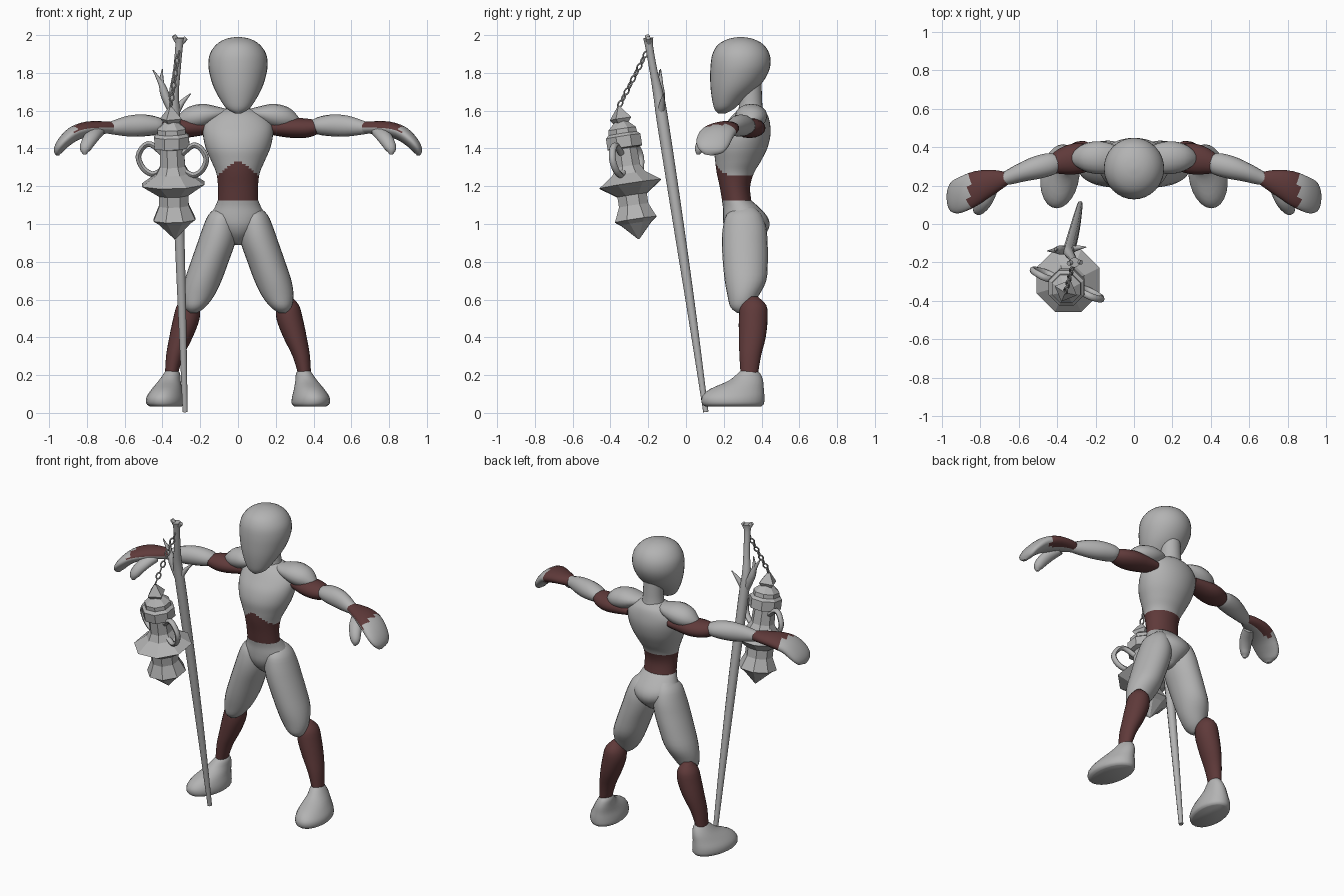
import bpy, bmesh, math
from mathutils import Vector, Matrix

def material(name, rgb):
    m = bpy.data.materials.new(name)
    m.diffuse_color = (*rgb, 1)
    return m

GREY = material("pale grey", (0.45, 0.45, 0.45))
MAROON = material("dark maroon", (0.115, 0.042, 0.042))

def finish(name, bm, mats, mirror=False, smooth=True, rule=None):
    bmesh.ops.recalc_face_normals(bm, faces=bm.faces)
    if rule:
        for f in bm.faces:
            f.material_index = 1 if rule(f.calc_center_median(), f.normal) else 0
    me = bpy.data.meshes.new(name)
    bm.to_mesh(me)
    bm.free()
    ob = bpy.data.objects.new(name, me)
    bpy.context.collection.objects.link(ob)
    for m in mats:
        me.materials.append(m)
    if mirror:
        ob.modifiers.new("mirror", 'MIRROR')
    if smooth:
        bpy.ops.object.select_all(action='DESELECT')
        ob.select_set(True)
        bpy.context.view_layer.objects.active = ob
        bpy.ops.object.shade_smooth_by_angle(angle=math.radians(45))
    return ob

def resample(rows, n):
    """Catmull-Rom interpolation of tuples of numbers."""
    rows = [Vector(r) for r in rows]
    out = []
    for i in range(len(rows) - 1):
        p0, p1, p2 = rows[max(i - 1, 0)], rows[i], rows[i + 1]
        p3 = rows[min(i + 2, len(rows) - 1)]
        for k in range(n):
            t = k / n
            out.append(0.5 * (2 * p1 + (p2 - p0) * t + (2 * p0 - 5 * p1 + 4 * p2 - p3) * t * t
                              + (3 * p1 - p0 - 3 * p2 + p3) * t ** 3))
    return out + [rows[-1]]

def skin(bm, rings):
    loops = [[bm.verts.new(p) for p in r] for r in rings]
    n = len(loops[0])
    for a, b in zip(loops, loops[1:]):
        for i in range(n):
            bm.faces.new((a[i], a[(i + 1) % n], b[(i + 1) % n], b[i]))
    bm.faces.new(loops[0])
    bm.faces.new(loops[-1])

def stack(name, rows, mats=(GREY,), sides=24, steps=3, shear=0, **kw):
    """Horizontal oval rings: (x, z, half width, y front, y back)."""
    bm = bmesh.new()
    rings = []
    for x, z, rx, y0, y1 in resample(rows, steps):
        ring = []
        for i in range(sides):
            a = math.tau * i / sides
            dy = math.sin(a) * (y1 - y0) / 2
            ring.append((x + max(rx, .004) * math.cos(a) + shear * dy, (y0 + y1) / 2 + dy, z))
        rings.append(ring)
    skin(bm, rings)
    return finish(name, bm, mats, **kw)

def sweep(name, rows, mats=(GREY,), sides=16, steps=3, ref=(0, 1, 0), **kw):
    """Oval rings along a path: (x, y, z, radius towards ref, other radius)."""
    rows = resample(rows, steps)
    pts = [Vector(r[:3]) for r in rows]
    bm = bmesh.new()
    rings = []
    for i, r in enumerate(rows):
        t = (pts[min(i + 1, len(pts) - 1)] - pts[max(i - 1, 0)]).normalized()
        b = t.cross(Vector(ref)).normalized()
        a = b.cross(t)
        rings.append([pts[i] + a * max(r[3], .003) * math.cos(math.tau * k / sides)
                      + b * max(r[4], .003) * math.sin(math.tau * k / sides) for k in range(sides)])
    skin(bm, rings)
    return finish(name, bm, mats, **kw)

# Head and neck
stack("head", [(0, 1.585, .015, .17, .21), (0, 1.61, .06, .15, .255), (0, 1.66, .095, .138, .31),
               (0, 1.72, .127, .13, .38), (0, 1.78, .147, .128, .425), (0, 1.84, .157, .13, .447),
               (0, 1.90, .149, .14, .442), (0, 1.95, .115, .17, .41), (0, 1.98, .065, .225, .355),
               (0, 1.99, .01, .28, .3)], sides=32)
stack("neck", [(0, 1.56, .085, .26, .42), (0, 1.62, .065, .28, .405), (0, 1.74, .06, .28, .40)])

# Torso with a maroon waist that rises to a peak in front
def waist(c, n):
    peak = .075 * max(0, 1 - abs(c.x) / .1) if c.y < .27 else 0
    return 1.115 < c.z < 1.262 + peak
stack("torso", [(0, 1.07, .11, .2, .36), (0, 1.13, .106, .19, .345), (0, 1.2, .106, .178, .34),
                (0, 1.27, .115, .163, .36), (0, 1.33, .14, .155, .395), (0, 1.4, .17, .15, .43),
                (0, 1.47, .185, .17, .447), (0, 1.53, .18, .21, .445), (0, 1.58, .14, .25, .43),
                (0, 1.61, .08, .29, .4)], (GREY, MAROON), sides=40, steps=5, rule=waist)
stack("pelvis", [(0, 1.125, .107, .19, .345), (0, 1.09, .122, .195, .385), (0, 1.04, .145, .195, .43),
                 (0, .99, .13, .2, .442), (0, .94, .08, .225, .415), (0, .89, .02, .28, .35)])

# Legs
stack("thigh", [(.08, 1.09, .03, .27, .36), (.088, 1.05, .068, .215, .40), (.097, .98, .09, .195, .425),
                (.115, .9, .1, .19, .432), (.15, .8, .1, .195, .433), (.185, .7, .098, .205, .425),
                (.21, .62, .084, .22, .385), (.228, .56, .055, .235, .35), (.235, .53, .02, .27, .31)],
      mirror=True)
stack("lower_leg", [(.262, .615, .02, .33, .38), (.265, .57, .058, .29, .425), (.273, .5, .07, .28, .432),
                    (.302, .4, .062, .28, .422), (.335, .3, .046, .283, .397), (.355, .19, .032, .29, .378)],
      (MAROON,), mirror=True)
stack("foot", [(.383, .035, .085, .1, .4), (.385, .05, .1, .085, .413), (.385, .085, .098, .085, .415),
               (.377, .125, .08, .125, .412), (.362, .17, .058, .225, .408), (.35, .21, .042, .275, .392),
               (.35, .235, .022, .305, .365)], shear=-.1, mirror=True)

# Arms
sweep("shoulder", [(.05, .33, 1.59, .03, .015), (.11, .34, 1.585, .07, .038), (.18, .345, 1.575, .085, .062),
                   (.25, .345, 1.56, .075, .06), (.3, .34, 1.545, .045, .035), (.33, .335, 1.535, .01, .008)],
      mirror=True)
sweep("upper_arm", [(.14, .36, 1.51, .05, .03), (.22, .35, 1.51, .068, .046), (.3, .34, 1.508, .08, .053),
                    (.37, .325, 1.508, .07, .05), (.425, .305, 1.515, .045, .035)], (MAROON,), mirror=True)
sweep("forearm", [(.37, .325, 1.525, .02, .015), (.42, .315, 1.52, .055, .045), (.5, .295, 1.522, .06, .058),
                  (.58, .27, 1.518, .05, .055), (.66, .24, 1.51, .037, .037), (.73, .22, 1.505, .02, .02)],
      mirror=True)
sweep("hand", [(.66, .238, 1.51, .033, .03), (.72, .225, 1.51, .058, .034), (.8, .2, 1.502, .08, .04),
               (.87, .165, 1.477, .09, .04), (.925, .14, 1.43, .088, .033), (.952, .125, 1.39, .065, .024),
               (.955, .12, 1.365, .02, .01)], (GREY, MAROON), sides=28, mirror=True,
      rule=lambda c, n: c.x < .86 and (n.z > 0 or n.y > .3))
sweep("thumb", [(.74, .19, 1.49, .035, .03), (.77, .13, 1.465, .04, .032), (.795, .09, 1.43, .036, .03),
                (.81, .07, 1.395, .028, .025), (.81, .065, 1.368, .008, .008)], ref=(1, 0, 0), mirror=True)

# Staff with a forked tip and thorn branches
sweep("staff", [(-.28, .105, .005, .014, .014), (-.295, .035, .5, .022, .022), (-.312, -.04, 1, .028, .028),
                (-.333, -.12, 1.52, .031, .031), (-.34, -.145, 1.68, .028, .028), (-.325, -.17, 1.8, .021, .021),
                (-.312, -.195, 1.94, .021, .021), (-.31, -.2, 1.985, .027, .027)], sides=10)
for i, rows in enumerate([
        [(-.34, -.135, 1.58, .022, .022), (-.385, -.135, 1.68, .024, .024), (-.405, -.137, 1.74, .016, .016),
         (-.45, -.14, 1.815, .002, .002)],
        [(-.395, -.137, 1.70, .015, .015), (-.405, -.135, 1.76, .012, .012), (-.40, -.135, 1.82, .002, .002)],
        [(-.335, -.135, 1.58, .02, .02), (-.295, -.125, 1.645, .014, .014), (-.25, -.12, 1.69, .002, .002)],
        [(-.31, -.195, 1.95, .016, .016), (-.275, -.2, 1.985, .012, .012)],
        [(-.31, -.195, 1.95, .016, .016), (-.34, -.205, 1.997, .012, .012)]]):
    sweep("thorn_branch_%d" % (i + 1), rows, sides=8)

# Hanging lantern, tilted along its axis
TOP, BASE = Vector((-.357, -.357, 1.625)), Vector((-.333, -.25, .92))
AXIS = (TOP - BASE).normalized()
TILT = Matrix.Translation(BASE) @ AXIS.to_track_quat('Z', 'Y').to_matrix().to_4x4()
TILT = TILT @ Matrix.Rotation(math.radians(-10), 4, 'Z')

def turned(name, profile, sides):
    bm = bmesh.new()
    skin(bm, [[TILT @ Vector((r * math.cos(math.tau * k / sides), r * math.sin(math.tau * k / sides), h))
               for k in range(sides)] for r, h in profile])
    finish(name, bm, (GREY,), smooth=False)

turned("lantern_body", [(.004, 0), (.09, .085), (.12, .105), (.085, .18), (.085, .235), (.178, .295),
                        (.095, .35), (.072, .39), (.068, .48), (.075, .51)], 8)
turned("lantern_lid", [(.07, .485), (.1, .49), (.1, .55), (.082, .565), (.08, .59), (.035, .63), (.03, .65)], 8)
turned("lantern_finial", [(.025, .6), (.062, .645), (.004, .714)], 4)

for s, side in ((1, "right"), (-1, "left")):
    path = [(.06, .46), (.12, .505), (.165, .49), (.195, .435), (.17, .375), (.12, .345), (.075, .36)]
    sweep("lantern_handle_" + side, [(*(TILT @ Vector((s * x, 0, h))), .018, .015) for x, h in path], sides=8)

# Chain of alternating links from staff tip to lantern
A, B, N = Vector((-.315, -.205, 1.915)), TOP - AXIS * .005, 9
d = (B - A) / N
turn = d.to_track_quat('Z', 'Y').to_matrix()
bm = bmesh.new()
for i in range(N):
    c = A + d * (i + .5)
    rot = turn @ Matrix.Rotation(math.radians(45 + 90 * i), 3, 'Z')
    grid = []
    for u in range(12):
        a = math.tau * u / 12
        grid.append([])
        for v in range(6):
            b = math.tau * v / 6
            p = Vector(((.0125 + .005 * math.cos(b)) * math.cos(a), .005 * math.sin(b),
                        (.019 + .005 * math.cos(b)) * math.sin(a)))
            grid[-1].append(bm.verts.new(c + rot @ p))
    for u in range(12):
        for v in range(6):
            w, x = (u + 1) % 12, (v + 1) % 6
            bm.faces.new((grid[u][v], grid[w][v], grid[w][x], grid[u][x]))
finish("chain", bm, (GREY,))
